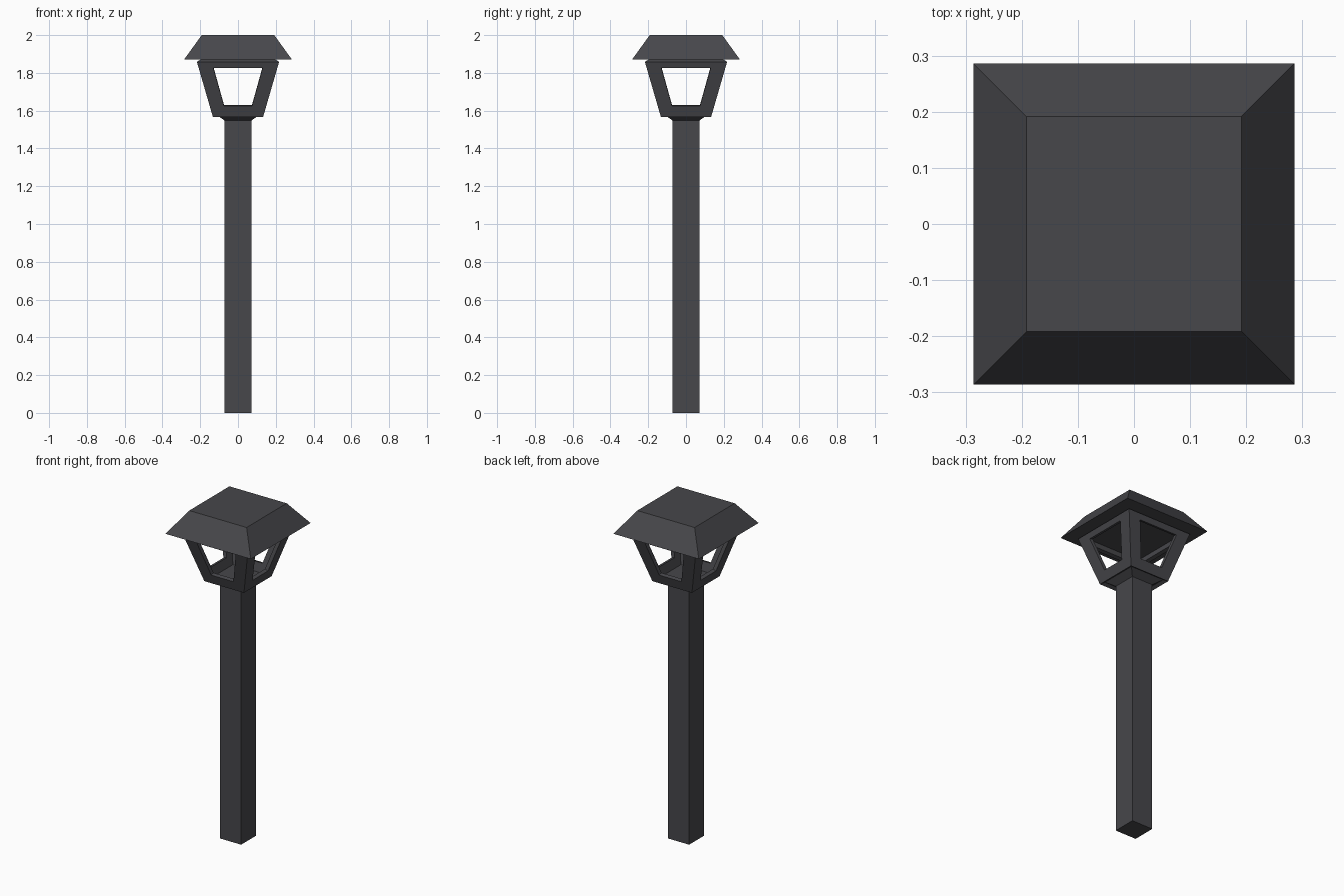
import bpy
import bmesh
from math import pi, sqrt
from mathutils import Matrix

cube = bpy.data.objects.get("Cube")
if cube:
    bpy.data.objects.remove(cube, do_unlink=True)

metal = bpy.data.materials.new("charcoal_metal")
metal.use_nodes = True
metal.diffuse_color = (0.063, 0.063, 0.07, 1)
metal.node_tree.nodes["Principled BSDF"].inputs["Base Color"].default_value = metal.diffuse_color


def add_object(name, bm):
    bmesh.ops.recalc_face_normals(bm, faces=bm.faces)
    mesh = bpy.data.meshes.new(name)
    bm.to_mesh(mesh)
    bm.free()
    mesh.materials.append(metal)
    obj = bpy.data.objects.new(name, mesh)
    bpy.context.collection.objects.link(obj)
    return obj


def square_frustum(name, half_low, half_high, z_low, z_high):
    """Closed four-sided block, tapering between two half widths."""
    bm = bmesh.new()
    place = Matrix.Translation((0, 0, (z_low + z_high) / 2)) @ Matrix.Rotation(pi / 4, 4, 'Z')
    bmesh.ops.create_cone(bm, cap_ends=True, segments=4, radius1=half_low * sqrt(2),
                          radius2=half_high * sqrt(2), depth=z_high - z_low, matrix=place)
    return add_object(name, bm)


# Post, flared collar and roof
square_frustum("post", 0.071, 0.071, 0, 1.55)
square_frustum("collar", 0.071, 0.113, 1.548, 1.577)
square_frustum("roof", 0.286, 0.192, 1.87, 2.0)

# Lantern frame: four flared sides, each with a tapered opening
LOW, HIGH, Z_LOW, Z_HIGH = 0.113, 0.198, 1.577, 1.87


def on_side(x, z):
    reach = LOW + (HIGH - LOW) * (z - Z_LOW) / (Z_HIGH - Z_LOW)
    return (x, -reach, z)


outer = [(-LOW, Z_LOW), (LOW, Z_LOW), (HIGH, Z_HIGH), (-HIGH, Z_HIGH)]
opening = [(-0.074, 1.63), (0.074, 1.63), (0.13, 1.831), (-0.13, 1.831)]
bm = bmesh.new()
for side in range(4):
    turn = Matrix.Rotation(side * pi / 2, 4, 'Z')
    rim = [bm.verts.new(on_side(*p)) for p in outer]
    hole = [bm.verts.new(on_side(*p)) for p in opening]
    for i in range(4):
        j = (i + 1) % 4
        bm.faces.new((rim[i], rim[j], hole[j], hole[i]))
    bmesh.ops.transform(bm, matrix=turn, verts=rim + hole)
bmesh.ops.remove_doubles(bm, verts=bm.verts, dist=0.0005)
frame = add_object("lantern_frame", bm)
wall = frame.modifiers.new("wall", 'SOLIDIFY')
wall.thickness = 0.022
wall.offset = -1
wall.use_even_offset = True
